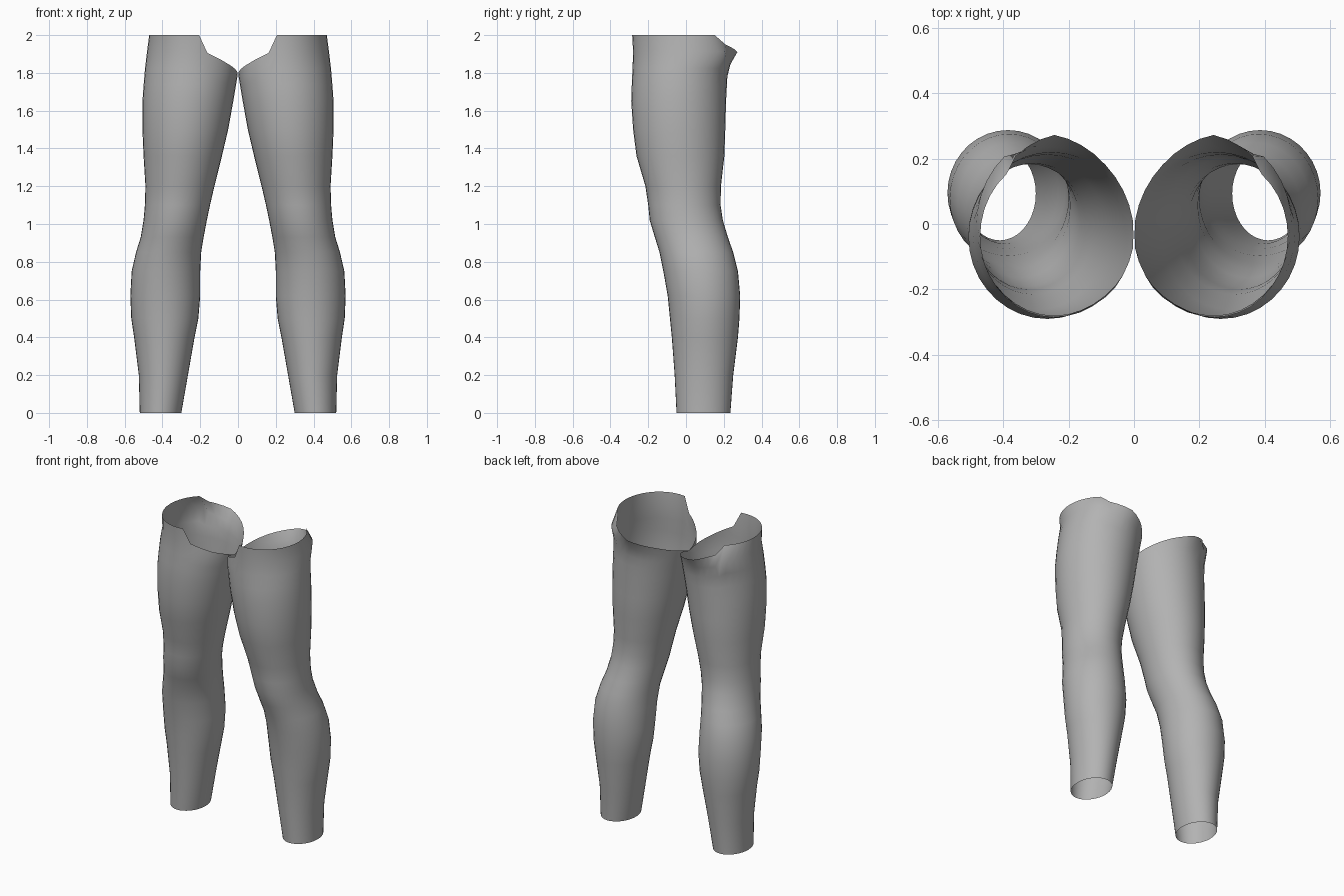
import bpy, bmesh, math

if "Cube" in bpy.data.objects:
    bpy.data.objects.remove(bpy.data.objects["Cube"])

# Leg profile: height, inner x, outer x, front y, back y
ROWS = [
    (0.00, 0.30, 0.52, -0.05, 0.235), (0.20, 0.265, 0.525, -0.06, 0.25),
    (0.40, 0.23, 0.55, -0.075, 0.275), (0.50, 0.21, 0.565, -0.085, 0.283),
    (0.62, 0.20, 0.57, -0.097, 0.287), (0.75, 0.20, 0.563, -0.12, 0.275),
    (0.85, 0.195, 0.54, -0.14, 0.25), (0.93, 0.182, 0.515, -0.165, 0.222),
    (1.02, 0.165, 0.50, -0.192, 0.195), (1.10, 0.148, 0.493, -0.20, 0.183),
    (1.20, 0.125, 0.49, -0.215, 0.185), (1.36, 0.085, 0.50, -0.262, 0.203),
    (1.50, 0.052, 0.506, -0.28, 0.208), (1.65, 0.025, 0.506, -0.29, 0.212),
    (1.80, 0.0, 0.495, -0.285, 0.22), (1.86, 0.0, 0.488, -0.28, 0.24),
    (1.91, 0.005, 0.482, -0.28, 0.272), (2.00, 0.02, 0.47, -0.285, 0.21),
]
# Torn upper rim: angle (0 outer, 90 back, 180 inner, 270 front), height
RIM = [(0, 2.0), (50, 2.0), (60, 1.95), (90, 1.91), (125, 1.87), (160, 1.82),
       (180, 1.79), (220, 1.85), (250, 1.905), (260, 2.0), (360, 2.0)]
SEGMENTS = 36


def lerp_table(table, key):
    """Values of a sorted table at a key."""
    for a, b in zip(table, table[1:]):
        if key <= b[0]:
            t = (key - a[0]) / (b[0] - a[0])
            return [p + (q - p) * t for p, q in zip(a[1:], b[1:])]
    return list(table[-1][1:])


def leg_point(angle, z, side):
    x0, x1, y0, y1 = lerp_table(ROWS, z)
    a = math.radians(angle)
    x = (x0 + x1) / 2 + (x1 - x0) / 2 * math.cos(a)
    y = (y0 + y1) / 2 + (y1 - y0) / 2 * math.sin(a)
    return (side * x, y, z)


def make_leg(name, side, material):
    bm = bmesh.new()
    angles = [360 * i / SEGMENTS for i in range(SEGMENTS)]
    base = [r[0] for r in ROWS if r[0] <= 1.65]
    # Level rings up the leg, then rings that blend into the uneven rim
    levels = [[z] * SEGMENTS for z in base]
    for t in (0.25, 0.5, 0.75, 1.0):
        levels.append([1.65 + (lerp_table(RIM, a)[0] - 1.65) * t for a in angles])
    rings = [[bm.verts.new(leg_point(a, z, side)) for a, z in zip(angles, zs)]
             for zs in levels]
    for low, high in zip(rings, rings[1:]):
        for i in range(SEGMENTS):
            j = (i + 1) % SEGMENTS
            quad = [low[i], low[j], high[j], high[i]]
            bm.faces.new(quad if side > 0 else quad[::-1]).smooth = True
    mesh = bpy.data.meshes.new(name)
    bm.to_mesh(mesh)
    bm.free()
    mesh.materials.append(material)
    obj = bpy.data.objects.new(name, mesh)
    bpy.context.collection.objects.link(obj)


grey = bpy.data.materials.new("grey_cloth")
grey.diffuse_color = (0.45, 0.45, 0.45, 1)
grey.use_nodes = True
grey.node_tree.nodes["Principled BSDF"].inputs["Base Color"].default_value = grey.diffuse_color
make_leg("right_leg_sleeve", 1, grey)
make_leg("left_leg_sleeve", -1, grey)
